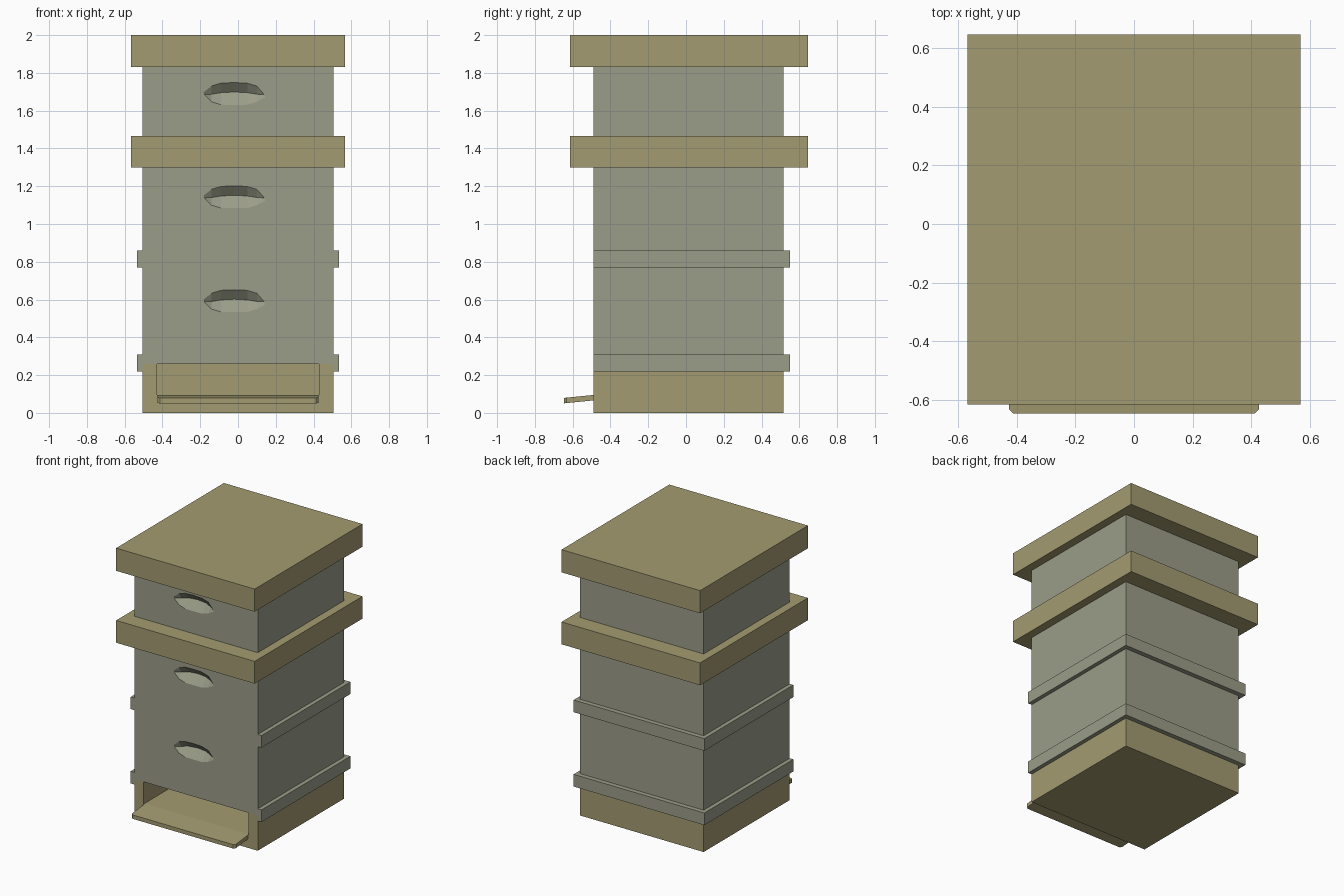
import bpy, bmesh

if "Cube" in bpy.data.objects:
    bpy.data.objects.remove(bpy.data.objects["Cube"])


def material(name, rgb):
    m = bpy.data.materials.new(name)
    m.diffuse_color = (*rgb, 1)
    m.use_nodes = True
    m.node_tree.nodes["Principled BSDF"].inputs["Base Color"].default_value = m.diffuse_color
    return m


WOOD = material("wood", (0.37, 0.33, 0.165))
PAINT = material("grey_green_paint", (0.33, 0.34, 0.25))


def finish(name, bm, mat=None):
    bmesh.ops.recalc_face_normals(bm, faces=bm.faces)
    me = bpy.data.meshes.new(name)
    bm.to_mesh(me)
    bm.free()
    ob = bpy.data.objects.new(name, me)
    bpy.context.collection.objects.link(ob)
    if mat:
        me.materials.append(mat)
    return ob


def loft(name, sections, mat=None):
    """Skin a list of equal-length closed sections and cap both ends."""
    bm = bmesh.new()
    rings = [[bm.verts.new(p) for p in s] for s in sections]
    n = len(rings[0])
    for a, b in zip(rings, rings[1:]):
        for i in range(n):
            j = (i + 1) % n
            bm.faces.new((a[i], a[j], b[j], b[i]))
    bm.faces.new(rings[0])
    bm.faces.new(rings[-1])
    return finish(name, bm, mat)


def slab(name, plan, z0, z1, mat):
    return loft(name, [[(x, y, z) for x, y in plan] for z in (z0, z1)], mat)


def rect(x, y0, y1):
    return [(-x, y0), (x, y0), (x, y1), (-x, y1)]


def u_plan(x_out, y_out, x_in, y_in, front):
    return [(-x_out, front), (-x_in, front), (-x_in, y_in), (x_in, y_in),
            (x_in, front), (x_out, front), (x_out, y_out), (-x_out, y_out)]


W, F, B = 0.505, -0.49, 0.515  # box half width, front and back

# Base: floor with walls on three sides, open at the entrance
slab("base_floor", rect(W, F, B), 0, 0.095, WOOD)
slab("base_walls", u_plan(W, B, 0.43, 0.44, F), 0.095, 0.26, WOOD)

# Sloping landing board with clipped outer corners
board = [(-0.425, F + 0.01), (-0.425, -0.632), (-0.412, -0.645),
         (0.412, -0.645), (0.425, -0.632), (0.425, F + 0.01)]
loft("landing_board",
     [[(x, y, z + 0.1 * (y - F)) for x, y in board] for z in (0.066, 0.095)], WOOD)


# Curved scoop used to cut each hand hold
def handle_cutter(name, zc):
    half = [(0.165, 0.002, -0.01, -0.025, -0.004),
            (0.12, 0.037, -0.008, -0.05, 0.026),
            (0.07, 0.052, 0.0, -0.065, 0.043)]
    stations = [(-s[0], *s[1:]) for s in half] + [(0, 0.055, 0.004, -0.066, 0.047)] + half[::-1]
    secs = []
    for x, top, mid, bot, depth in stations:
        secs.append([(x - 0.02, y, zc + z) for y, z in
                     ((-0.55, top), (F - 0.001, top), (F + depth, mid),
                      (F - 0.001, bot), (-0.55, bot))])
    ob = loft(name, secs)
    ob.hide_render = True
    ob.hide_viewport = True
    ob.display_type = 'WIRE'
    return ob


# Hive boxes, each with a hand hold in the front
for label, z0, z1, zh in (("lower", 0.26, 0.77, 0.598),
                          ("middle", 0.77, 1.31, 1.148),
                          ("upper", 1.45, 1.84, 1.695)):
    box = slab(label + "_box", rect(W, F, B), z0, z1, PAINT)
    cut = box.modifiers.new("hand_hold", 'BOOLEAN')
    cut.operation = 'DIFFERENCE'
    cut.solver = 'EXACT'
    cut.object = handle_cutter(label + "_hand_hold_cutter", zh)

# Ledges around the sides and back
for label, z in (("lower", 0.22), ("middle", 0.77)):
    slab(label + "_ledge", u_plan(0.535, 0.55, W - 0.005, B - 0.005, F), z, z + 0.09, PAINT)

# Overhanging covers
for label, z0, z1 in (("inner", 1.3, 1.465), ("top", 1.832, 2.0)):
    slab(label + "_cover", rect(0.567, -0.615, 0.645), z0, z1, WOOD)
